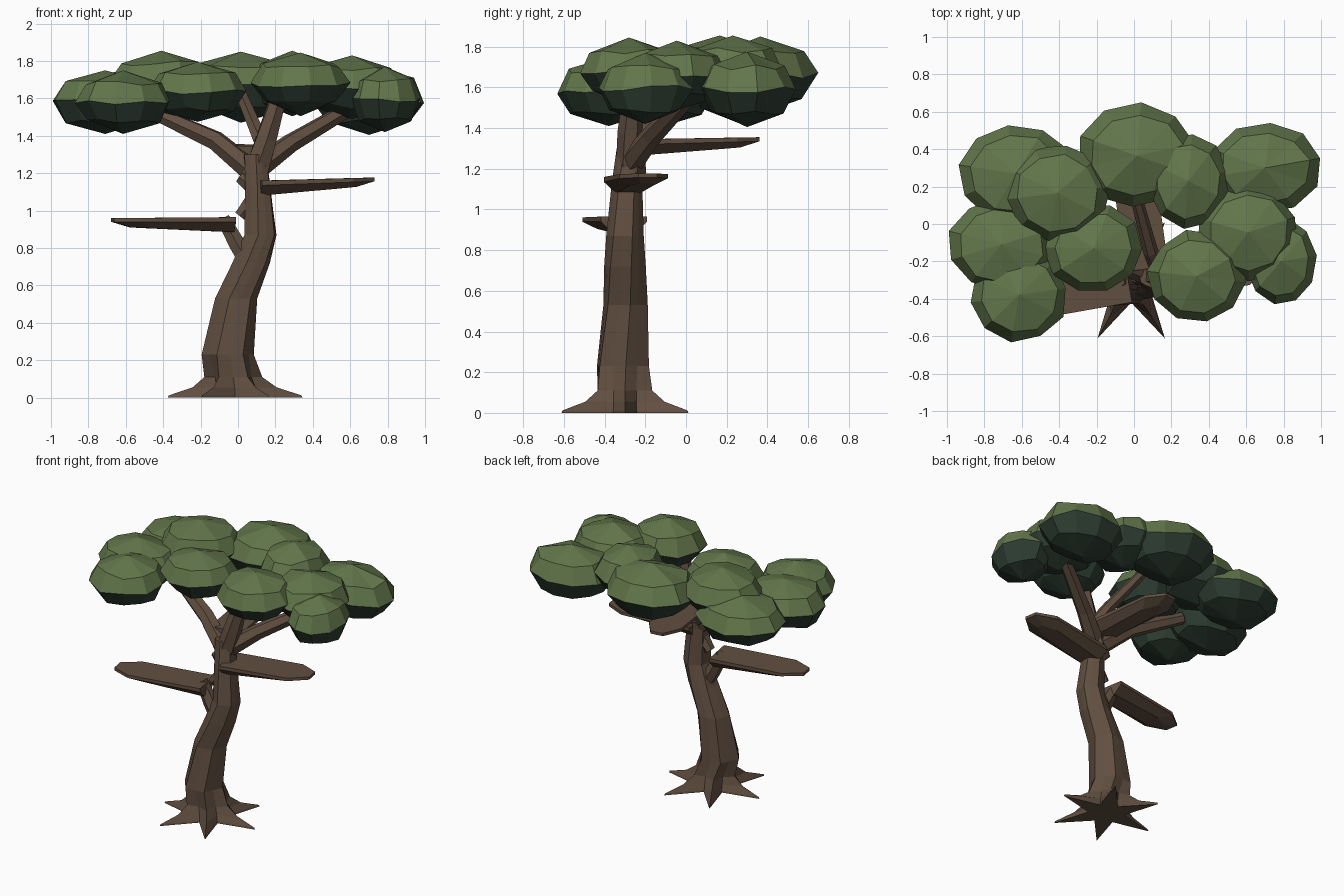
import bpy, bmesh, math, random
from mathutils import Vector, Matrix

if "Cube" in bpy.data.objects:
    bpy.data.objects.remove(bpy.data.objects["Cube"])

random.seed(4)


def material(name, rgb):
    m = bpy.data.materials.new(name)
    m.diffuse_color = (*rgb, 1)
    m.use_nodes = True
    m.node_tree.nodes["Principled BSDF"].inputs["Base Color"].default_value = m.diffuse_color
    return m


BARK = material("bark", (0.12, 0.078, 0.052))
LEAF = material("leaf", (0.122, 0.182, 0.07))
SHADE = material("leaf_underside", (0.028, 0.05, 0.034))


def finish(name, bm, *mats):
    bmesh.ops.recalc_face_normals(bm, faces=bm.faces)
    me = bpy.data.meshes.new(name)
    bm.to_mesh(me)
    bm.free()
    for mat in mats:
        me.materials.append(mat)
    ob = bpy.data.objects.new(name, me)
    bpy.context.collection.objects.link(ob)
    return ob


def loft(name, rings, mat):
    """Skin a list of equal-length point rings and cap both ends."""
    bm = bmesh.new()
    vs = [[bm.verts.new(p) for p in r] for r in rings]
    n = len(vs[0])
    for a, b in zip(vs, vs[1:]):
        for i in range(n):
            j = (i + 1) % n
            bm.faces.new((a[i], a[j], b[j], b[i]))
    bm.faces.new(vs[0])
    bm.faces.new(vs[-1])
    return finish(name, bm, mat)


def branch(name, path, radii, sides=6):
    pts = [Vector(p) for p in path]
    rings = []
    for i, p in enumerate(pts):
        d = pts[min(i + 1, len(pts) - 1)] - pts[max(i - 1, 0)]
        q = d.to_track_quat('Z', 'Y')
        rings.append([p + q @ Vector((radii[i] * math.cos(t), radii[i] * math.sin(t), 0))
                      for t in (math.tau * k / sides for k in range(sides))])
    return loft(name, rings, BARK)


def plank(name, base, angle, length, rise, w=0.115):
    """Flat shelf branch: wide pointed top, narrower tapering underside."""
    top = [(0, -w), (length * .8, -w), (length, -.045),
           (length, .045), (length * .8, w), (0, w)]
    m = Matrix.Translation(base) @ Matrix.Rotation(math.radians(angle), 4, 'Z')

    def ring(sx, sy, z0, z1):
        return [m @ Vector((x * sx, y * sy, z0 + (z1 - z0) * x / length)) for x, y in top]
    return loft(name, [ring(.85, .5, -.08, -.05 + rise), ring(1, 1, -.025, -.02 + rise),
                       ring(1, 1, 0, rise)], BARK)


def foliage(name, x, y, z, rx, ry, rz):
    """Flattened ten-sided clump with a darker underside."""
    bm = bmesh.new()
    bmesh.ops.create_uvsphere(bm, u_segments=10, v_segments=4, radius=1)
    for f in bm.faces:
        f.material_index = int(f.calc_center_median().z < 0)
    spin = Matrix.Rotation(random.uniform(0, 0.6), 3, 'Z')
    for v in bm.verts:
        h = v.co.z
        v.co = spin @ v.co
        if 0.3 < abs(h) < 0.9:
            k = 1.12 if h > 0 else 1.05
            v.co.x *= k
            v.co.y *= k
            v.co.z = math.copysign(0.6, h)
        if abs(h) < 0.9:
            k = random.uniform(0.97, 1.04)
            v.co.x *= k
            v.co.y *= k
            v.co.z += random.uniform(-0.08, 0.08)
        v.co = Vector((x + v.co.x * rx, y + v.co.y * ry, z + v.co.z * rz))
    finish(name, bm, LEAF, SHADE)


# Trunk: twelve-sided, star-shaped at the ground to form six roots
# (x, y, z, radius on root lines, radius between roots)
sections = [(-.015, -.30, 0, .36, .12), (-.015, -.30, .012, .355, .115),
            (-.018, -.30, .055, .225, .113), (-.025, -.30, .11, .155, .112),
            (-.055, -.31, .23, .14, .122), (-.01, -.297, .53, .115, .102),
            (.07, -.30, .72, .105, .095), (.12, -.30, .87, .093, .083),
            (.105, -.29, 1.13, .075, .068), (.09, -.275, 1.30, .066, .06)]
rings = []
for k, (x, y, z, ro, ri) in enumerate(sections):
    ring = []
    for i in range(12):
        t = math.tau * i / 12 + max(0, k - 3) * 0.1
        r = ri if i % 2 else ro
        ring.append((x + r * math.cos(t), y + r * math.sin(t), z))
    rings.append(ring)
loft("trunk", rings, BARK)

# Crown branches
branch("left_branch", [(.09, -.27, 1.20), (-.12, -.19, 1.375), (-.46, -.06, 1.53)], [.065, .055, .04])
branch("right_branch", [(.09, -.28, 1.22), (.28, -.17, 1.36), (.62, .02, 1.56)], [.065, .052, .04])
branch("middle_branch", [(.09, -.27, 1.18), (.15, -.275, 1.38), (.22, -.26, 1.62)], [.075, .062, .045])
branch("back_branch", [(.14, -.27, 1.33), (.09, -.15, 1.45), (.01, .15, 1.64)], [.045, .04, .032])

# Shelf branches and the stubs that carry them
plank("left_shelf", (-.03, -.305, .965), 190, .65, -.005)
plank("right_shelf", (.11, -.285, 1.16), 9, .62, .017, .12)
plank("back_shelf", (.07, -.24, 1.345), 98, .60, .01)
branch("left_stub", [(.08, -.30, .69), (-.01, -.30, .83), (-.08, -.30, .96)], [.06, .05, .04])
branch("upper_stub", [(.09, -.29, 1.07), (.01, -.29, .97)], [.05, .035])
branch("top_stub", [(.09, -.28, 1.12), (.01, -.27, 1.18)], [.05, .035])

# Canopy: x, y, z, then half sizes
clumps = [(-.63, .27, 1.585, .31, .265, .165), (-.41, .165, 1.685, .28, .26, .17),
          (-.71, -.11, 1.58, .29, .25, .17), (-.615, -.38, 1.58, .26, .25, .17),
          (-.215, -.13, 1.635, .26, .24, .16), (.015, .365, 1.66, .32, .275, .19),
          (.29, .23, 1.68, .22, .25, .175), (.70, .30, 1.59, .30, .24, .185),
          (.61, -.045, 1.66, .27, .255, .17), (.785, -.20, 1.595, .19, .235, .175),
          (.335, -.28, 1.675, .26, .245, .17)]
for i, c in enumerate(clumps):
    foliage(f"foliage_{i + 1}", *c)
